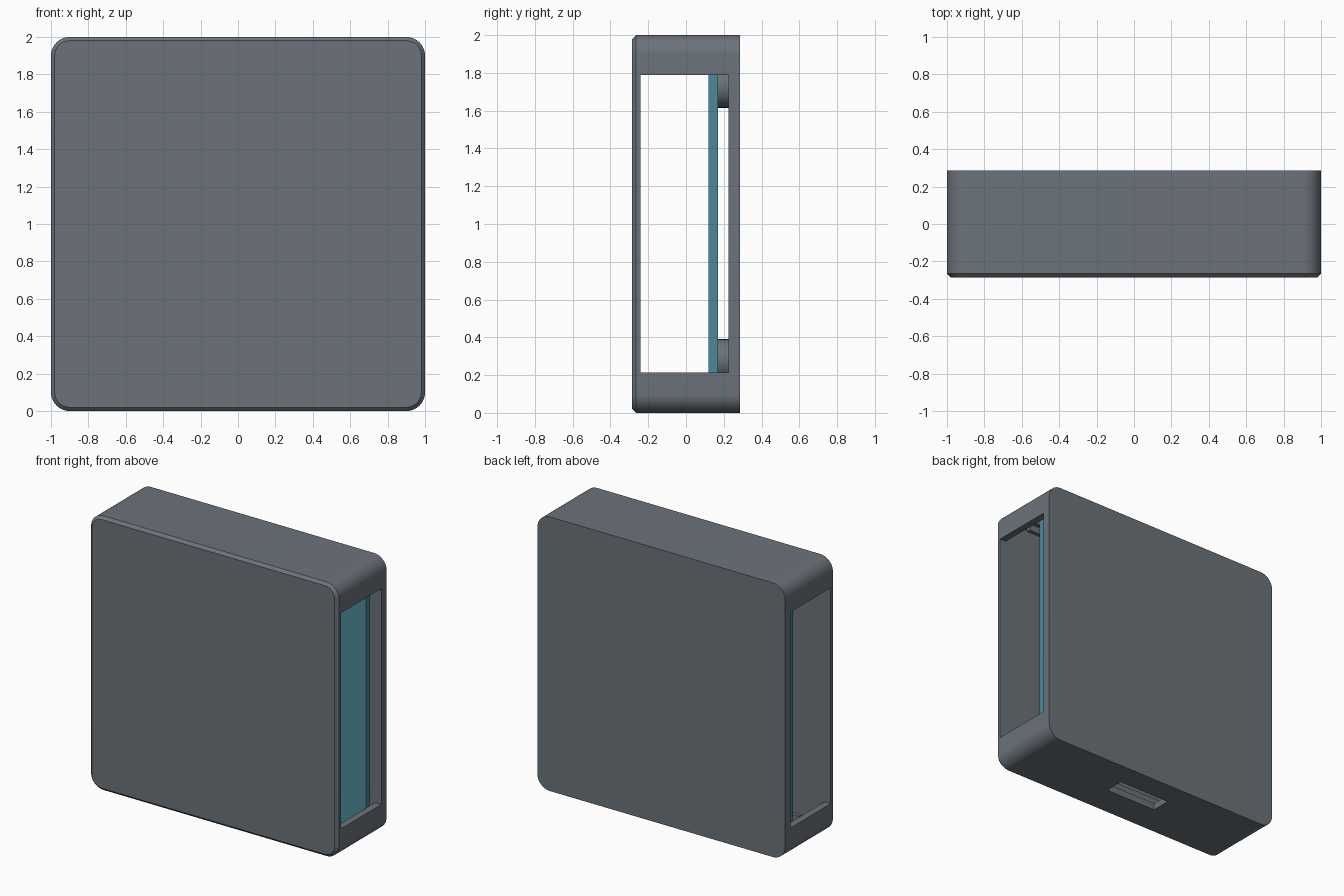
import bpy, bmesh, math
from mathutils import Matrix

cube = bpy.data.objects.get("Cube")
if cube:
    bpy.data.objects.remove(cube, do_unlink=True)


def material(name, rgb):
    m = bpy.data.materials.new(name)
    m.use_nodes = True
    m.diffuse_color = (*rgb, 1)
    m.node_tree.nodes["Principled BSDF"].inputs["Base Color"].default_value = (*rgb, 1)
    return m


GREY = material("slate grey", (0.147, 0.171, 0.195))
TEAL = material("teal", (0.068, 0.254, 0.318))


def finish(name, bm, mat):
    bmesh.ops.recalc_face_normals(bm, faces=bm.faces)
    mesh = bpy.data.meshes.new(name)
    bm.to_mesh(mesh)
    bm.free()
    mesh.materials.append(mat)
    ob = bpy.data.objects.new(name, mesh)
    bpy.context.collection.objects.link(ob)
    return ob


def box(name, x, y, z, mat=GREY):
    """Box from (min, max) pairs."""
    bm = bmesh.new()
    bmesh.ops.create_cube(bm, size=1)
    for v in bm.verts:
        for i, (lo, hi) in enumerate((x, y, z)):
            v.co[i] = lo + (v.co[i] + 0.5) * (hi - lo)
    return finish(name, bm, mat)


def rounded_slab(name, half, radius, y0, y1, mat=GREY, chamfer=0):
    """Rounded square around z = 1, swept along y, with a chamfered front."""
    bm = bmesh.new()
    steps = 10
    levels = [(y0, chamfer), (y0 + chamfer, 0), (y1, 0)] if chamfer else [(y0, 0), (y1, 0)]
    rings = []
    for y, inset in levels:
        ring = []
        for corner in range(4):
            mid = math.pi * (0.25 + corner * 0.5)
            cx = math.copysign(half - radius, math.cos(mid))
            cz = math.copysign(half - radius, math.sin(mid))
            for s in range(steps + 1):
                a = math.pi / 2 * (corner + s / steps)
                r = radius - inset
                ring.append(bm.verts.new((cx + r * math.cos(a), y, 1 + cz + r * math.sin(a))))
        rings.append(ring)
    bm.faces.new(rings[0])
    bm.faces.new(rings[-1])
    for a, b in zip(rings, rings[1:]):
        for i in range(len(a)):
            j = (i + 1) % len(a)
            bm.faces.new((a[i], a[j], b[j], b[i]))
    return finish(name, bm, mat)


def cut(target, cutter):
    mod = target.modifiers.new("cut", 'BOOLEAN')
    mod.operation = 'DIFFERENCE'
    mod.solver = 'EXACT'
    mod.object = cutter
    bpy.context.view_layer.objects.active = target
    bpy.ops.object.modifier_apply(modifier=mod.name)
    bpy.data.objects.remove(cutter, do_unlink=True)


def smooth(ob):
    bpy.ops.object.select_all(action='DESELECT')
    ob.select_set(True)
    bpy.context.view_layer.objects.active = ob
    bpy.ops.object.shade_smooth_by_angle(angle=math.radians(25))


# Hollow case with open sides and a connector slot underneath
case = rounded_slab("case", 1, 0.1, -0.285, 0.285, chamfer=0.02)
cut(case, rounded_slab("cavity_cutter", 0.95, 0.05, -0.24, 0.225))
cut(case, box("side_cutter", (-1.2, 1.2), (-0.24, 0.225), (0.215, 1.79)))
cut(case, box("slot_cutter", (-0.21, 0.21), (-0.035, 0.11), (-0.1, 0.1)))
smooth(case)

# Circuit board
box("circuit_board", (-0.948, 0.948), (0.12, 0.17), (0.055, 1.945), TEAL)

# Standoffs between the board and the back wall
for side, x in (("left", 0.8), ("right", -0.8)):
    for level, z in (("lower", 0.28), ("upper", 1.725)):
        bm = bmesh.new()
        bmesh.ops.create_cone(bm, cap_ends=True, segments=32, radius1=0.11, radius2=0.11,
                              depth=0.06, matrix=Matrix.Translation((x, 0.199, z))
                              @ Matrix.Rotation(math.pi / 2, 4, 'X'))
        smooth(finish(f"standoff_{level}_{side}", bm, GREY))

# Low stiffening rails inside the floor and ceiling
for level, z in (("floor", (0.045, 0.1)), ("ceiling", (1.9, 1.955))):
    for i, y in enumerate((-0.19, -0.08)):
        box(f"{level}_rail_{i + 1}", (-0.8, 0.8), (y, y + 0.03), z)
